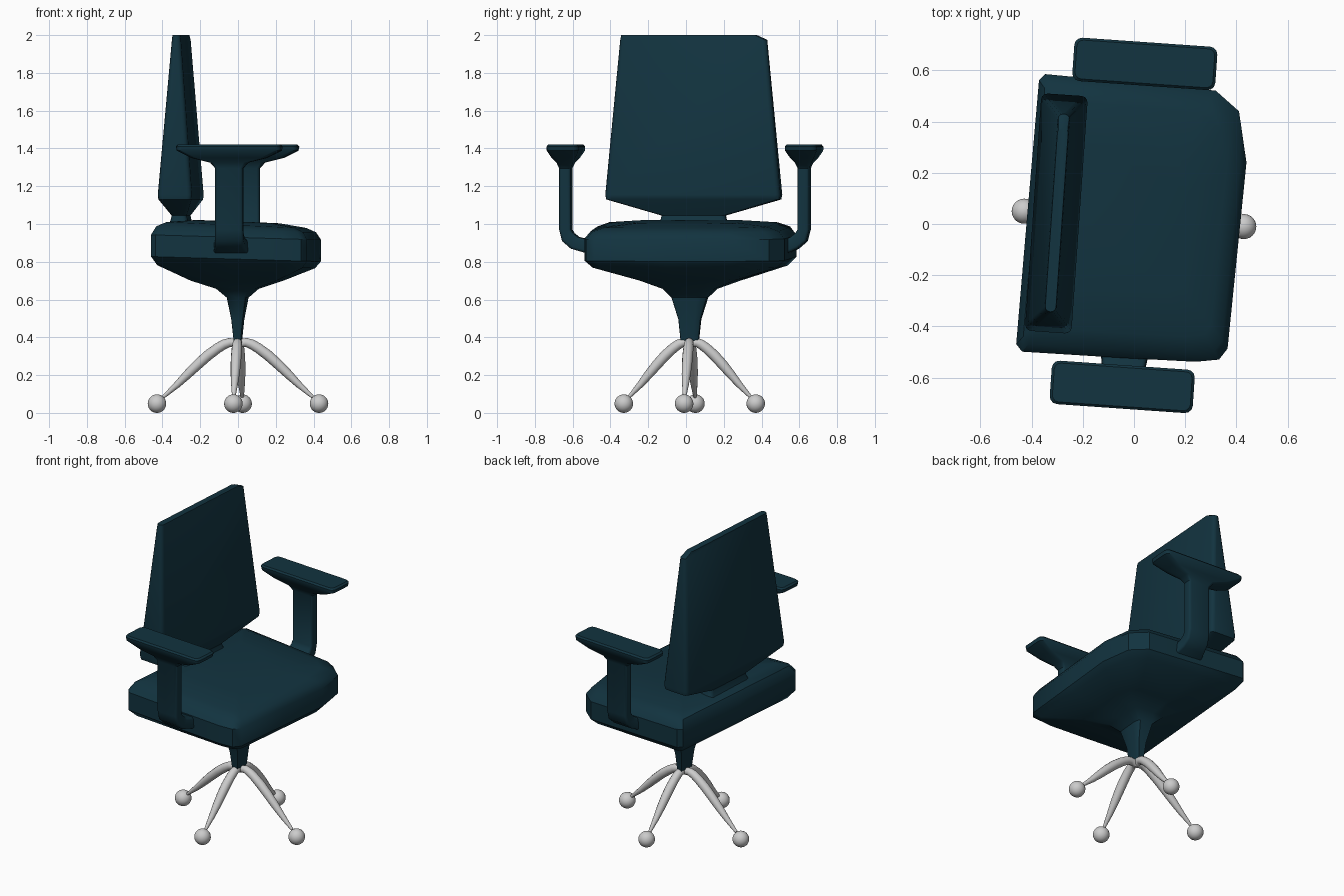
import bpy, bmesh, math
from mathutils import Matrix, Vector

if "Cube" in bpy.data.objects:
    bpy.data.objects.remove(bpy.data.objects["Cube"])

# The chair faces +x and is swivelled a few degrees
PLACE = Matrix.Translation((0, 0.02, 0)) @ Matrix.Rotation(math.radians(-4), 4, 'Z')

teal = bpy.data.materials.new("dark_teal")
teal.diffuse_color = (0.006, 0.033, 0.05, 1)
teal.use_nodes = True
teal.node_tree.nodes["Principled BSDF"].inputs["Base Color"].default_value = teal.diffuse_color


def rounded(hx, hy, r, n=3):
    """Rounded rectangle as (u, v) pairs, counter-clockwise."""
    r = min(r, hx * 0.95, hy * 0.95)
    pts = []
    for k, (sx, sy) in enumerate([(1, 1), (-1, 1), (-1, -1), (1, -1)]):
        for i in range(n + 1):
            a = math.pi / 2 * (k + i / n)
            pts.append((sx * (hx - r) + r * math.cos(a), sy * (hy - r) + r * math.sin(a)))
    return pts


def loft(name, rings, angle=35):
    """Skin a list of equal-length rings and cap both ends."""
    bm = bmesh.new()
    loops = [[bm.verts.new(p) for p in ring] for ring in rings]
    for a, b in zip(loops, loops[1:]):
        for i in range(len(a)):
            j = (i + 1) % len(a)
            bm.faces.new((a[i], a[j], b[j], b[i]))
    bm.faces.new(loops[0])
    bm.faces.new(loops[-1])
    bmesh.ops.recalc_face_normals(bm, faces=bm.faces)
    me = bpy.data.meshes.new(name)
    bm.to_mesh(me)
    bm.free()
    ob = bpy.data.objects.new(name, me)
    bpy.context.collection.objects.link(ob)
    ob.matrix_world = PLACE
    me.materials.append(teal)
    bpy.ops.object.select_all(action='DESELECT')
    ob.select_set(True)
    bpy.context.view_layer.objects.active = ob
    bpy.ops.object.shade_smooth_by_angle(angle=math.radians(angle))
    return ob


# Seat cushion flowing down into the column
outline = [(-.425, -.52), (-.40, -.548), (0, -.545), (.28, -.54), (.37, -.525), (.40, -.48),
           (.412, -.1), (.423, .25), (.38, .448), (.284, .522), (-.1, .533), (-.385, .54),
           (-.408, .515), (-.417, 0)]
# x scale, y scale, height, tilt towards the front
levels = [(.5, .5, 1.012, .04), (.82, .82, .995, .045), (.94, .94, .972, .04), (1, 1, .93, .03),
          (1, 1, .815, .03), (.93, .92, .774, .02), (.55, .47, .70, 0), (.25, .26, .657, 0),
          (.125, .175, .61, 0), (.075, .11, .495, 0), (.042, .085, .36, 0)]
loft("seat_and_column",
     [[(x * sx, y * sy, z - tilt * x * sx) for x, y in outline] for sx, sy, z, tilt in levels])

# Backrest: x centre, half depth, y centre, half width, height
back = [(-.302, .06, 0, .2, .98), (-.302, .045, 0, .175, 1.02), (-.302, .04, 0, .17, 1.045),
        (-.304, .088, 0, .46, 1.13), (-.304, .091, 0, .465, 1.155),
        (-.301, .024, 0, .39, 1.975), (-.301, .021, -.025, .36, 2.0)]
loft("backrest", [[(cx + u, cy + v, z) for u, v in rounded(hx, hy, .025)]
                  for cx, hx, cy, hy, z in back], 30)

# Armrests: pad, post and bend into the seat side
for name, s, c in (("left_armrest", 1, .607), ("right_armrest", -1, .658)):
    # distance from centre, height, half length, half thickness, section tilt, corner radius
    secs = [(c, 1.42, .270, .076, 0, .025), (c, 1.41, .28, .085, 0, .03),
            (c, 1.388, .275, .084, 0, .03), (c, 1.35, .20, .063, 0, .03),
            (c, 1.325, .10, .044, 0, .02), (c, 1.295, .074, .031, 0, .015),
            (c, .97, .074, .031, 0, .015), (c - .014, .93, .075, .036, 35, .015),
            (c - .05, .90, .08, .036, 58, .015), (.47, .865, .10, .04, 65, .015)]
    rings = []
    for d, z, hx, hy, t, r in secs:
        ct, st = math.cos(math.radians(t)), math.sin(math.radians(t))
        rings.append([(u, s * (d + v * ct), z - v * st) for u, v in rounded(hx, hy, r)])
    loft(name, rings)

# Four arched legs with ball feet
arch = [(0, .36, .018), (.05, .37, .022), (.1, .373, .024), (.17, .363, .026), (.25, .343, .027),
        (.37, .305, .028), (.5, .255, .027), (.62, .205, .024), (.75, .15, .018), (.92, .085, .009)]
for name, dx, dy, reach in (("front", 1, 0, .43), ("left", 0, 1, .35),
                            ("back", -1, 0, .43), ("right", 0, -1, .35)):
    cu = bpy.data.curves.new(name + "_leg", 'CURVE')
    cu.dimensions = '3D'
    cu.bevel_depth = 1
    cu.bevel_resolution = 4
    cu.use_fill_caps = True
    sp = cu.splines.new('POLY')
    sp.points.add(len(arch) - 1)
    for p, (f, z, r) in zip(sp.points, arch):
        p.co = (dx * f * reach, dy * f * reach, z, 1)
        p.radius = r
    leg = bpy.data.objects.new(name + "_leg", cu)
    bpy.context.collection.objects.link(leg)
    leg.matrix_world = PLACE

    bpy.ops.mesh.primitive_uv_sphere_add(segments=24, ring_count=16, radius=.049,
                                         location=PLACE @ Vector((dx * reach, dy * reach, .049)))
    foot = bpy.context.object
    foot.name = name + "_ball_foot"
    bpy.ops.object.shade_smooth()
